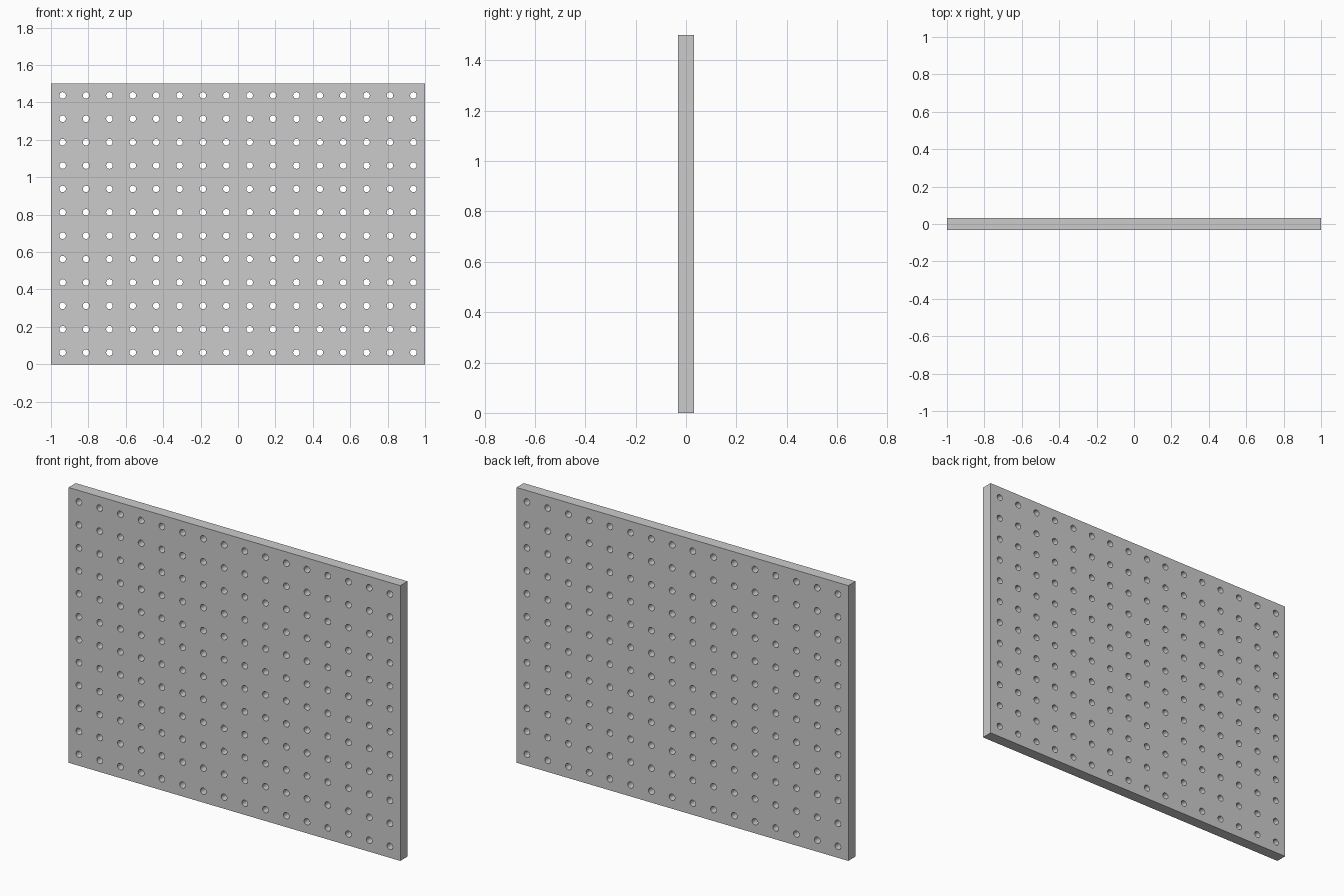
import bpy, bmesh
from math import sin, cos, pi

if "Cube" in bpy.data.objects:
    bpy.data.objects.remove(bpy.data.objects["Cube"])

COLS, ROWS, PITCH = 16, 12, 0.125
RADIUS, THICK, SEGS = 0.0175, 0.062, 16

bm = bmesh.new()


def add_cell(cx, cz):
    """Flat square tile with a round hole in its middle."""
    inner, outer = [], []
    for i in range(SEGS):
        c, s = cos(2 * pi * i / SEGS), sin(2 * pi * i / SEGS)
        k = PITCH / 2 / max(abs(c), abs(s))
        inner.append(bm.verts.new((cx + RADIUS * c, -THICK / 2, cz + RADIUS * s)))
        outer.append(bm.verts.new((cx + k * c, -THICK / 2, cz + k * s)))
    for i in range(SEGS):
        j = (i + 1) % SEGS
        bm.faces.new((inner[i], outer[i], outer[j], inner[j]))


# perforated front sheet
for col in range(COLS):
    for row in range(ROWS):
        add_cell((col - (COLS - 1) / 2) * PITCH, (row + 0.5) * PITCH)
bmesh.ops.remove_doubles(bm, verts=bm.verts[:], dist=0.0005)

# thicken to the back, which also forms the rim and hole walls
ext = bmesh.ops.extrude_face_region(bm, geom=bm.faces[:], use_keep_orig=True)
moved = [g for g in ext["geom"] if isinstance(g, bmesh.types.BMVert)]
bmesh.ops.translate(bm, verts=moved, vec=(0, THICK, 0))
bmesh.ops.recalc_face_normals(bm, faces=bm.faces[:])

mesh = bpy.data.meshes.new("perforated_panel")
bm.to_mesh(mesh)
bm.free()
panel = bpy.data.objects.new("perforated_panel", mesh)
bpy.context.collection.objects.link(panel)

# smooth hole walls, crisp panel edges
bpy.context.view_layer.objects.active = panel
panel.select_set(True)
bpy.ops.object.shade_smooth_by_angle(angle=pi / 6)
